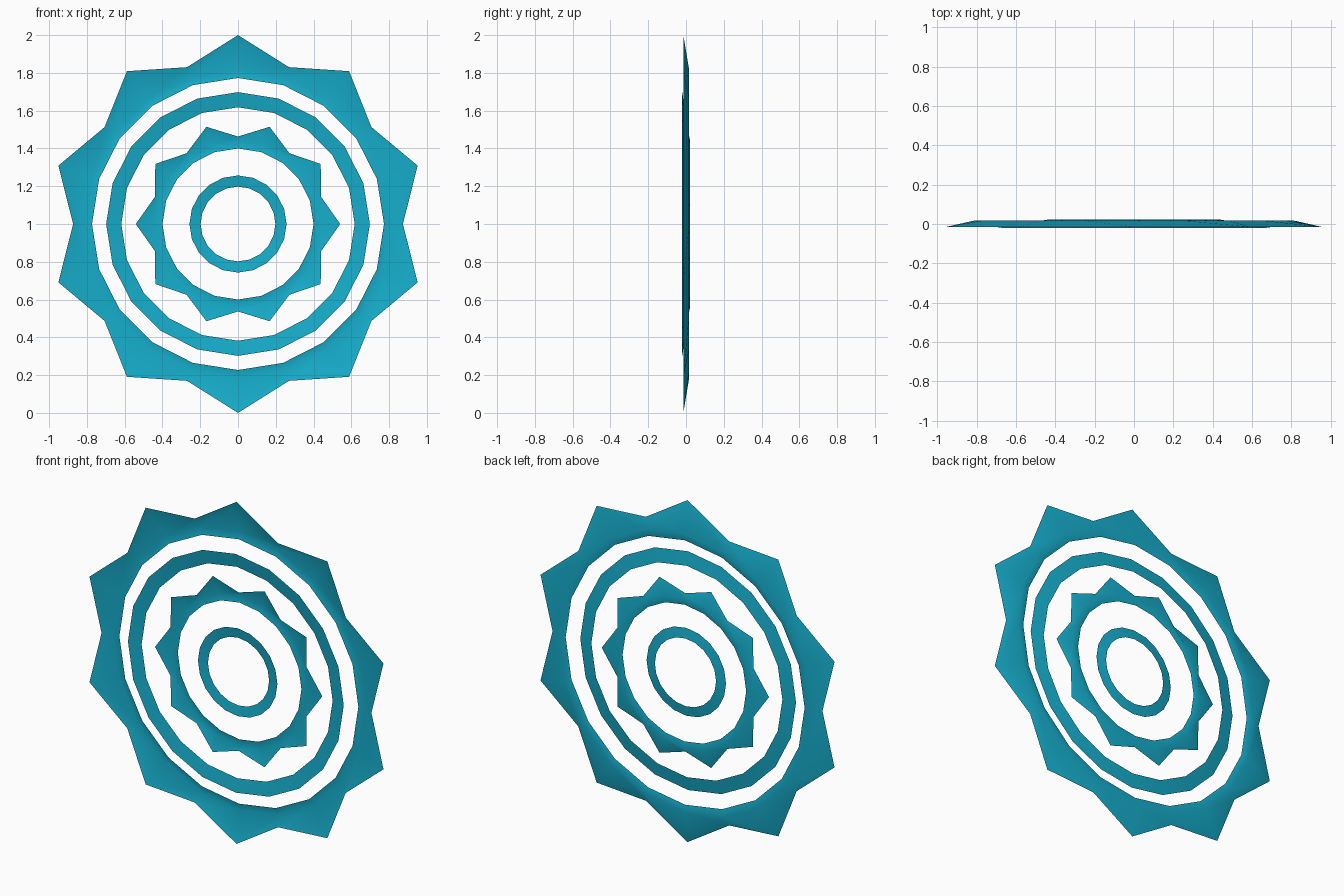
import bpy
import bmesh
from math import sin, cos, pi

if "Cube" in bpy.data.objects:
    bpy.data.objects.remove(bpy.data.objects["Cube"])

N = 20  # vertices round every ring

mat = bpy.data.materials.new("teal")
mat.diffuse_color = (0.008, 0.42, 0.6, 1.0)
mat.use_nodes = True
mat.node_tree.nodes["Principled BSDF"].inputs["Base Color"].default_value = mat.diffuse_color


def ring(name, loops):
    """Thin dished band. Each loop is (radius at even corners, at odd corners, y)."""
    bm = bmesh.new()
    rows = []
    for r_even, r_odd, y in loops:
        row = []
        for i in range(N):
            a = 2 * pi * i / N
            r = r_odd if i % 2 else r_even
            row.append(bm.verts.new((r * cos(a), y, 1 + r * sin(a))))
        rows.append(row)
    for outer, inner in zip(rows, rows[1:]):
        for i in range(N):
            j = (i + 1) % N
            f = bm.faces.new((outer[i], outer[j], inner[j], inner[i]))
            f.smooth = True
    bm.normal_update()
    me = bpy.data.meshes.new(name)
    bm.to_mesh(me)
    bm.free()
    me.materials.append(mat)
    ob = bpy.data.objects.new(name, me)
    bpy.context.collection.objects.link(ob)
    return ob


# outer star: ten points, valleys between, slightly folded inner lip
ring("outer_star", [(0.873, 1.0, -0.014), (0.815, 0.815, 0.017), (0.773, 0.773, 0.008)])
# plain band inside it
ring("middle_band", [(0.698, 0.698, -0.02), (0.618, 0.618, -0.008)])
# small star, turned half a step
ring("inner_star", [(0.541, 0.463, 0.006), (0.44, 0.44, 0.022), (0.40, 0.40, 0.015)])
# central ring
ring("centre_ring", [(0.257, 0.257, -0.003), (0.198, 0.198, 0.005)])
